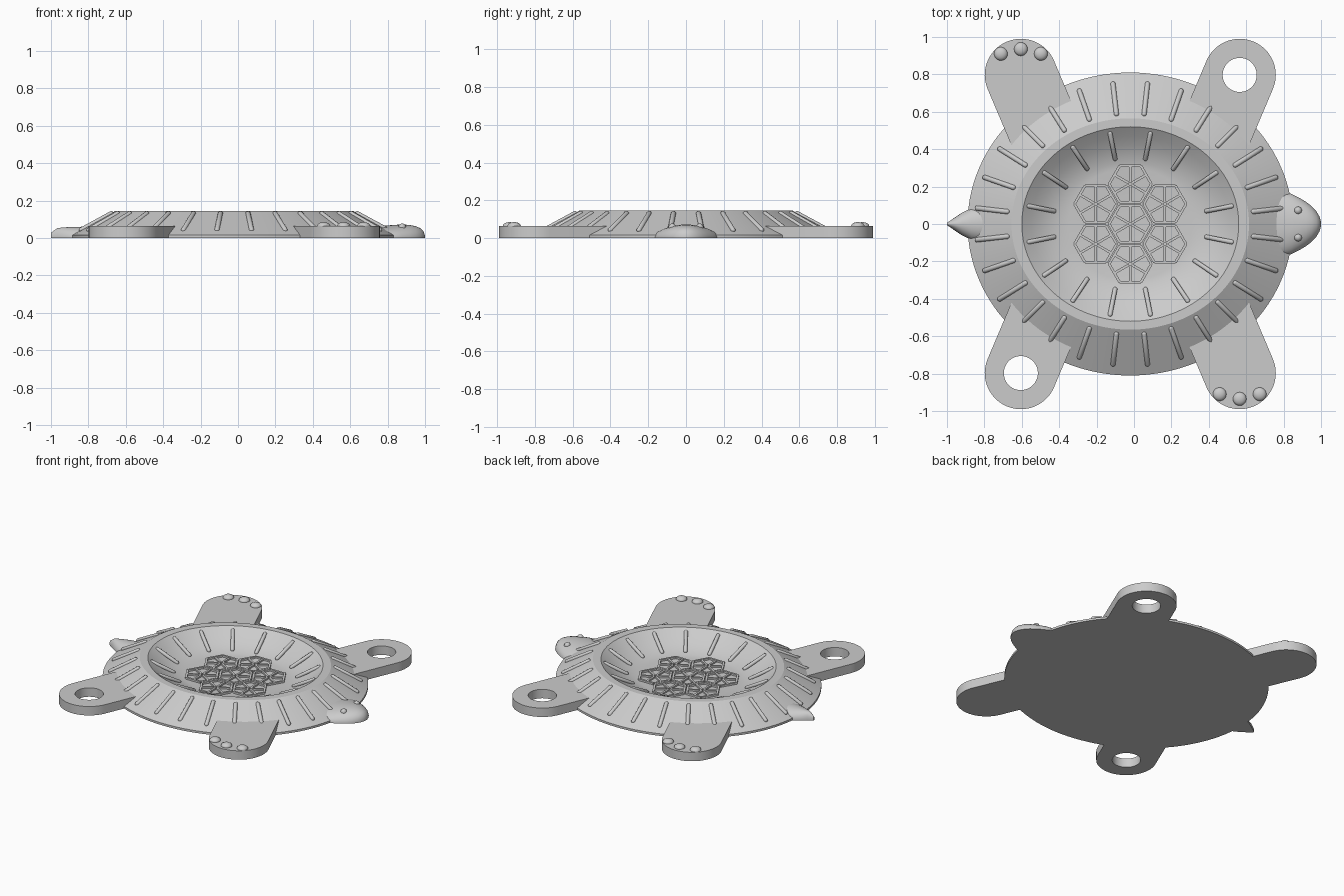
import bpy, bmesh, math
from mathutils import Matrix, Vector

cube = bpy.data.objects.get("Cube")
if cube:
    bpy.data.objects.remove(cube)

CX = -0.02  # centre of the shell along x
TAU = math.tau

grey = bpy.data.materials.new("plain_grey")
grey.use_nodes = True
grey.diffuse_color = (0.6, 0.6, 0.6, 1)
bsdf = next(n for n in grey.node_tree.nodes if n.type == "BSDF_PRINCIPLED")
bsdf.inputs["Base Color"].default_value = grey.diffuse_color


def add_mesh(name, mesh, angle=30):
    obj = bpy.data.objects.new(name, mesh)
    bpy.context.collection.objects.link(obj)
    mesh.materials.clear()
    mesh.materials.append(grey)
    bpy.ops.object.select_all(action="DESELECT")
    obj.select_set(True)
    bpy.context.view_layer.objects.active = obj
    bpy.ops.object.shade_smooth_by_angle(angle=math.radians(angle))
    return obj


def finish(name, bm, angle=30):
    bmesh.ops.recalc_face_normals(bm, faces=bm.faces)
    mesh = bpy.data.meshes.new(name)
    bm.to_mesh(mesh)
    bm.free()
    return add_mesh(name, mesh, angle)


def loft(bm, rings):
    """Skin closed rings of points and cap both ends."""
    loops = [[bm.verts.new(p) for p in ring] for ring in rings]
    n = len(loops[0])
    for a, b in zip(loops, loops[1:]):
        for i in range(n):
            j = (i + 1) % n
            bm.faces.new((a[i], a[j], b[j], b[i]))
    bm.faces.new(loops[0])
    bm.faces.new(loops[-1])


def ellipse(rx, ry, z, n=112):
    return [(CX + rx * math.cos(TAU * i / n), ry * math.sin(TAU * i / n), z)
            for i in range(n)]


def along(p, q):
    """Matrix at the middle of p-q with its z axis along the line."""
    p, q = Vector(p), Vector(q)
    turn = (q - p).to_track_quat("Z", "Y").to_matrix().to_4x4()
    return Matrix.Translation((p + q) / 2) @ turn, (q - p).length


def capsule(bm, p, q, r):
    m, length = along(p, q)
    verts = bmesh.ops.create_uvsphere(bm, u_segments=10, v_segments=7, radius=r)["verts"]
    for v in verts:
        v.co.z += math.copysign(length / 2 - r, v.co.z)
        v.co = m @ v.co


# Shell: elliptical dish with sloping skirt, flat rim and shallow bowl
bm = bmesh.new()
profile = [(.87, .81, 0), (.87, .81, .015), (.635, .565, .145), (.58, .52, .145),
           (.53, .47, .108), (.48, .42, .077), (.43, .375, .055), (.38, .33, .041),
           (.33, .3, .035)]
loft(bm, [ellipse(*ring) for ring in profile])
finish("shell_dish", bm, 20)


# Radiating ribs on the skirt and inside the bowl
def ribs(name, count, start, end, r):
    bm = bmesh.new()
    for i in range(count):
        a = TAU * (i + 0.5) / count
        ends = [(CX + rx * math.cos(a), ry * math.sin(a), z) for rx, ry, z in (start, end)]
        capsule(bm, *ends, r)
    finish(name, bm, 60)


ribs("skirt_ribs", 28, (.835, .765, .036), (.65, .58, .136), .014)
ribs("bowl_ribs", 16, (.565, .505, .13), (.405, .345, .046), .013)

# Honeycomb of raised scutes on the bowl floor
bm = bmesh.new()


def bar(p, q, width, height):
    m, length = along(p, q)
    angle = math.atan2(q[1] - p[1], q[0] - p[0])
    m = Matrix.Translation(m.translation) @ Matrix.Rotation(angle, 4, "Z")
    bmesh.ops.create_cube(bm, size=1, matrix=m @ Matrix.Diagonal((length, width, height, 1)))


def polar(c, r, a, z):
    return (c[0] + r * math.cos(a), c[1] + r * math.sin(a), z)


centres = [(CX, 0)] + [polar((CX, 0), .214, TAU * (k + .5) / 6, 0) for k in range(6)]
for c in centres:
    for k in range(6):
        a = TAU * k / 6
        bar(polar(c, .113, a, .038), polar(c, .113, a + TAU / 6, .038), .014, .02)
        bar(polar(c, .008, a + TAU / 12, .037), polar(c, .095, a + TAU / 12, .037), .014, .018)
finish("bowl_honeycomb", bm)


# Flippers: straight-sided paddles, one diagonal pair with holes, the other with toes
def flipper(name, sx, sy, holed):
    tip = Vector((CX + .585 * sx, .797 * sy))
    root = Vector((CX + .40 * sx, .36 * sy))
    out = (tip - root).normalized()
    base_angle = math.atan2(out.y, out.x)
    r = .193
    side = Vector((-out.y, out.x)) * r
    outline = [root + side, root - side]
    outline += [tip + Vector((math.cos(t), math.sin(t))) * r
                for t in (base_angle - TAU / 4 + TAU / 2 * i / 32 for i in range(33))]
    loops = [outline]
    if holed:
        loops.append([tip + Vector((math.cos(t), math.sin(t))) * .091
                      for t in (TAU * i / 48 for i in range(48))])
    curve = bpy.data.curves.new(name + "_outline", "CURVE")
    curve.dimensions = "2D"
    curve.fill_mode = "BOTH"
    curve.extrude = .0315
    for pts in loops:
        spline = curve.splines.new("POLY")
        spline.points.add(len(pts) - 1)
        for point, p in zip(spline.points, pts):
            point.co = (p.x, p.y, 0, 1)
        spline.use_cyclic_u = True
    temp = bpy.data.objects.new(name + "_outline", curve)
    bpy.context.collection.objects.link(temp)
    bpy.context.view_layer.update()
    evaluated = temp.evaluated_get(bpy.context.evaluated_depsgraph_get())
    mesh = bpy.data.meshes.new_from_object(evaluated)
    bpy.data.objects.remove(temp)
    mesh.transform(Matrix.Translation((0, 0, .0315)))
    bm = bmesh.new()
    bm.from_mesh(mesh)
    bmesh.ops.remove_doubles(bm, verts=bm.verts, dist=.0001)
    finish(name, bm)
    if not holed:
        bm = bmesh.new()
        for dx, y in ((-.107, .91), (0, .935), (.107, .91)):
            m = Matrix.Translation((tip.x + dx, y * sy, .063)) @ Matrix.Diagonal((1, 1, .6, 1))
            bmesh.ops.create_uvsphere(bm, u_segments=20, v_segments=10, radius=.036, matrix=m)
        finish(name + "_toes", bm, 60)


for sy, end in ((-1, "front"), (1, "back")):
    for sx, side in ((1, "left"), (-1, "right")):
        flipper(f"{end}_{side}_flipper", sx, sy, sx == sy)


# Head and tail: lofted half-ellipse sections (x, half width, height)
def half_loft(name, sections, angle):
    bm = bmesh.new()
    n = 24
    loft(bm, [[(x, w * math.cos(math.pi * i / n), h * math.sin(math.pi * i / n))
               for i in range(n + 1)] for x, w, h in sections])
    finish(name, bm, angle)


half_loft("head", [(.72, .18, .06), (.79, .175, .066), (.84, .162, .07), (.88, .142, .072),
                   (.92, .118, .069), (.95, .095, .063), (.975, .068, .052),
                   (.99, .043, .038), (.998, .02, .02), (1, .004, .004)], 50)
half_loft("tail", [(-1, .006, .028), (-.965, .03, .053), (-.92, .06, .057), (-.87, .085, .059),
                   (-.83, .093, .06), (-.77, .088, .06), (-.7, .05, .06)], 40)

# Eyes
bm = bmesh.new()
for sy in (-1, 1):
    bmesh.ops.create_uvsphere(bm, u_segments=16, v_segments=10, radius=.021,
                              matrix=Matrix.Translation((.877, .072 * sy, .056)))
finish("eyes", bm, 60)
